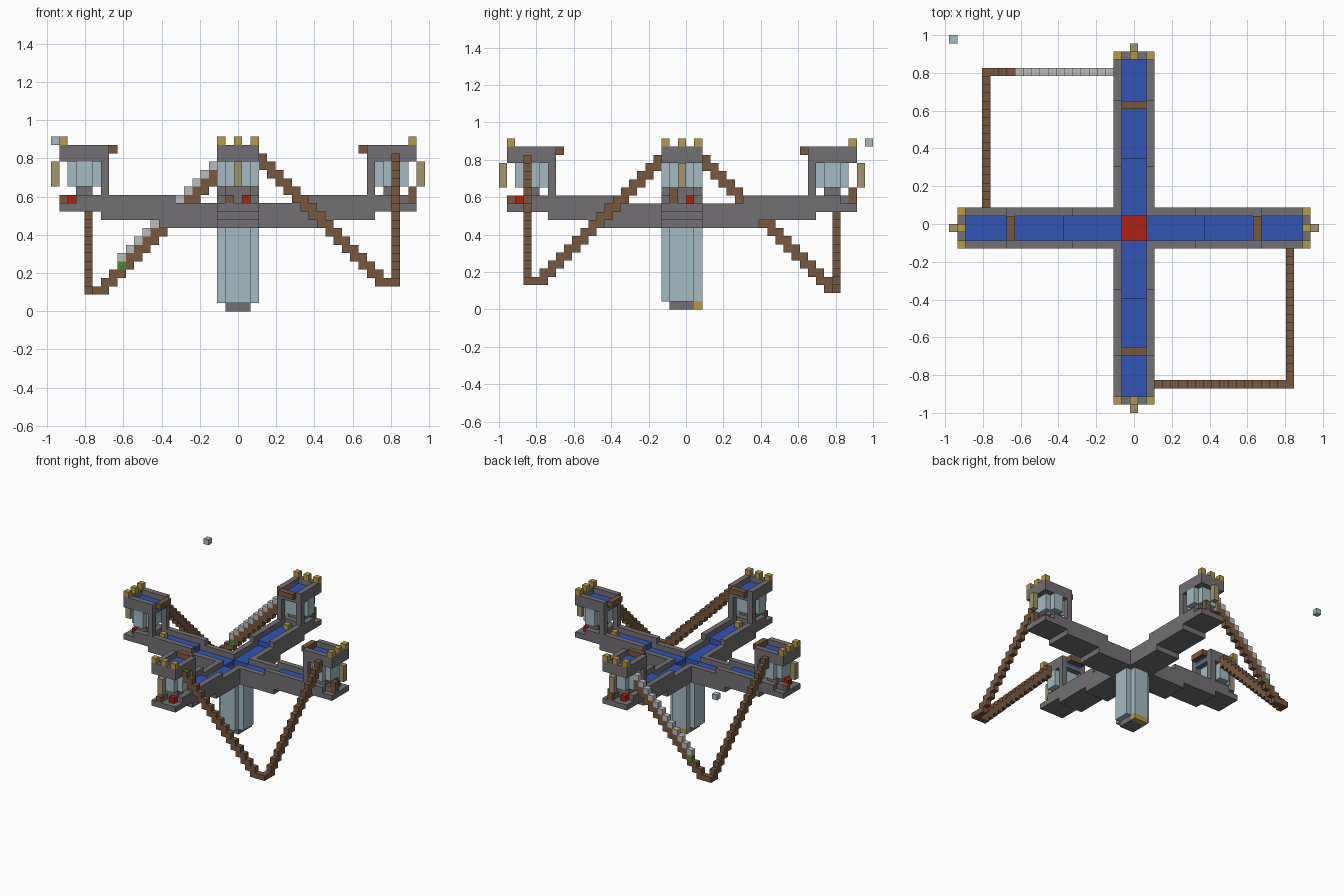
import bpy, bmesh

old = bpy.data.objects.get("Cube")
if old:
    bpy.data.objects.remove(old, do_unlink=True)

U = 2 / 46  # size of one block


def material(name, rgb):
    m = bpy.data.materials.new(name)
    m.use_nodes = True
    col = (*rgb, 1)
    m.diffuse_color = col
    bsdf = next(n for n in m.node_tree.nodes if n.type == 'BSDF_PRINCIPLED')
    bsdf.inputs["Base Color"].default_value = col
    bsdf.inputs["Roughness"].default_value = 0.9
    return m


STONE = material("stone grey", (0.17, 0.16, 0.17))
WATER = material("water blue", (0.032, 0.09, 0.46))
GLASS = material("pale glass blue", (0.37, 0.50, 0.55))
WOOD = material("wood brown", (0.19, 0.098, 0.048))
GOLD = material("gold", (0.48, 0.32, 0.06))
TAN = material("tan", (0.36, 0.30, 0.15))
RED = material("ember red", (0.42, 0.015, 0.006))
PALE = material("pale grey", (0.50, 0.51, 0.50))
GREEN = material("leaf green", (0.08, 0.25, 0.04))


def build(name, mat, boxes, turn=0):
    """One object from boxes (x0, x1, y0, y1, z0, z1) in blocks, turned by quarter turns."""
    bm = bmesh.new()
    for x0, x1, y0, y1, z0, z1 in boxes:
        vs = bmesh.ops.create_cube(bm, size=1)["verts"]
        for v in vs:
            x = x1 if v.co.x > 0 else x0
            y = y1 if v.co.y > 0 else y0
            z = z1 if v.co.z > 0 else z0
            for _ in range(turn):
                x, y = -y, x
            v.co = (x * U, (y - 0.5) * U, z * U)
    me = bpy.data.meshes.new(name)
    bm.to_mesh(me)
    bm.free()
    me.materials.append(mat)
    ob = bpy.data.objects.new(name, me)
    bpy.context.collection.objects.link(ob)


def cell(x, y, z0, z1):
    return (x - .5, x + .5, y - .5, y + .5, z0, z1)


def pair(x0, x1, z0, z1):
    """Mirrored side walls, one block thick."""
    return [(x0, x1, s - .5, s + .5, z0, z1) for s in (-2, 2)]


# Central glass shaft, open at the top
shaft = []
for s in (-2, 2):
    shaft += [(s - .5, s + .5, -1.5, 1.5, 1, 10), (-1.5, 1.5, s - .5, s + .5, 1, 10)]
build("shaft_glass", GLASS, shaft)
build("shaft_base", STONE, [(-1.5, 1.5, -1.5, 1.5, 0, 1)])
build("shaft_ember", RED, [(-1.5, 1.5, -1.5, 1.5, 1, 2)])
build("shaft_trim", GOLD, [(-1.5, 1.5, 1.5, 2.5, 0, 1)])

# Four equal arms, each ending in a tower
for t, side in enumerate(("left", "back", "right", "front")):
    # Stepped stone channel
    build(side + "_arm", STONE, [
        (2.5, 9.5, -2.5, 2.5, 10, 11),
        (1.5, 2.5, -1.5, 2.5, 10, 11),
        (1.5, 7.5, 1.5, 2.5, 11, 13),
        (2.5, 7.5, -2.5, -1.5, 11, 13),
        (8.5, 16.5, -1.5, 1.5, 11, 12),
    ] + pair(7.5, 16.5, 11, 14), t)
    build(side + "_channel_water", WATER, [
        (1.5, 8.5, -1.5, 1.5, 11, 12),
        (8.5, 16.5, -1.5, 1.5, 12, 13)], t)
    build(side + "_channel_gold", GOLD, [cell(15, 0, 13, 14)], t)

    # Tower base, posts and rimmed roof
    build(side + "_tower", STONE, [
        (16.5, 21.5, -2.5, 2.5, 12, 13),
        (16.5, 19.5, -2.5, 2.5, 13, 14),
        (17.5, 19.5, -1.5, 1.5, 14, 15),
        cell(20, -1, 13, 14),
        (15.5, 20.5, -1.5, 1.5, 18, 18.5),
        (20.5, 21.5, -1.5, 1.5, 18, 20),
    ] + pair(15.5, 16.5, 14, 20) + pair(16.5, 21.5, 18, 20), t)
    build(side + "_roof_water", WATER, [(15.5, 20.5, -1.5, 1.5, 18.5, 19)], t)
    build(side + "_roof_gate", WOOD, [(14.5, 15.5, -1.5, 1.5, 19, 20)], t)
    build(side + "_battlements", GOLD, [cell(21, y, 20, 21) for y in (-2, 0, 2)], t)

    # Glass tank, hanging banner and small base details
    build(side + "_tank", GLASS, [
        (16.5, 20.5, -1.5, 1.5, 15, 18),
        (17.5, 19.5, -2.5, -1.5, 15, 18),
        (17.5, 19.5, 1.5, 2.5, 15, 18)], t)
    build(side + "_banner", TAN, [cell(22, 0, 15, 18)], t)
    build(side + "_ember", RED, [cell(20, 1, 13, 14)], t)
    build(side + "_peg", WOOD, [cell(21, -1, 13, 15 if t < 2 else 14)], t)

# Front stairs: down from the front tower, then up to the left tower
front = [cell(18, -19, 3, 4), cell(19, -19, 3, 4), cell(19, -18, 3, 4)]
for i in range(3, 18):
    front += [cell(i, -19, 20 - i, 22 - i), cell(19, -i, 20 - i, 22 - i)]
build("front_stairs", WOOD, front)

# Back stairs, partly covered with pale treads
back = [cell(-18, 19, 2, 3), cell(-17, 19, 2, 3)]
treads = []
for i in range(3, 19):
    back.append(cell(-18, i, 20 - i, 22 - i))
for i in range(3, 17):
    back.append(cell(-i, 19, 18 - i, 19 - i if i == 14 else 20 - i))
    if i < 15:
        treads.append(cell(-i, 19, 20 - i, 21 - i))
build("back_stairs", WOOD, back)
build("back_stair_treads", PALE, treads)
build("back_stair_moss", GREEN, [cell(-14, 19, 5, 6)])

# Lone floating block
build("floating_block", GLASS, [cell(-22, 23, 20, 21)])
